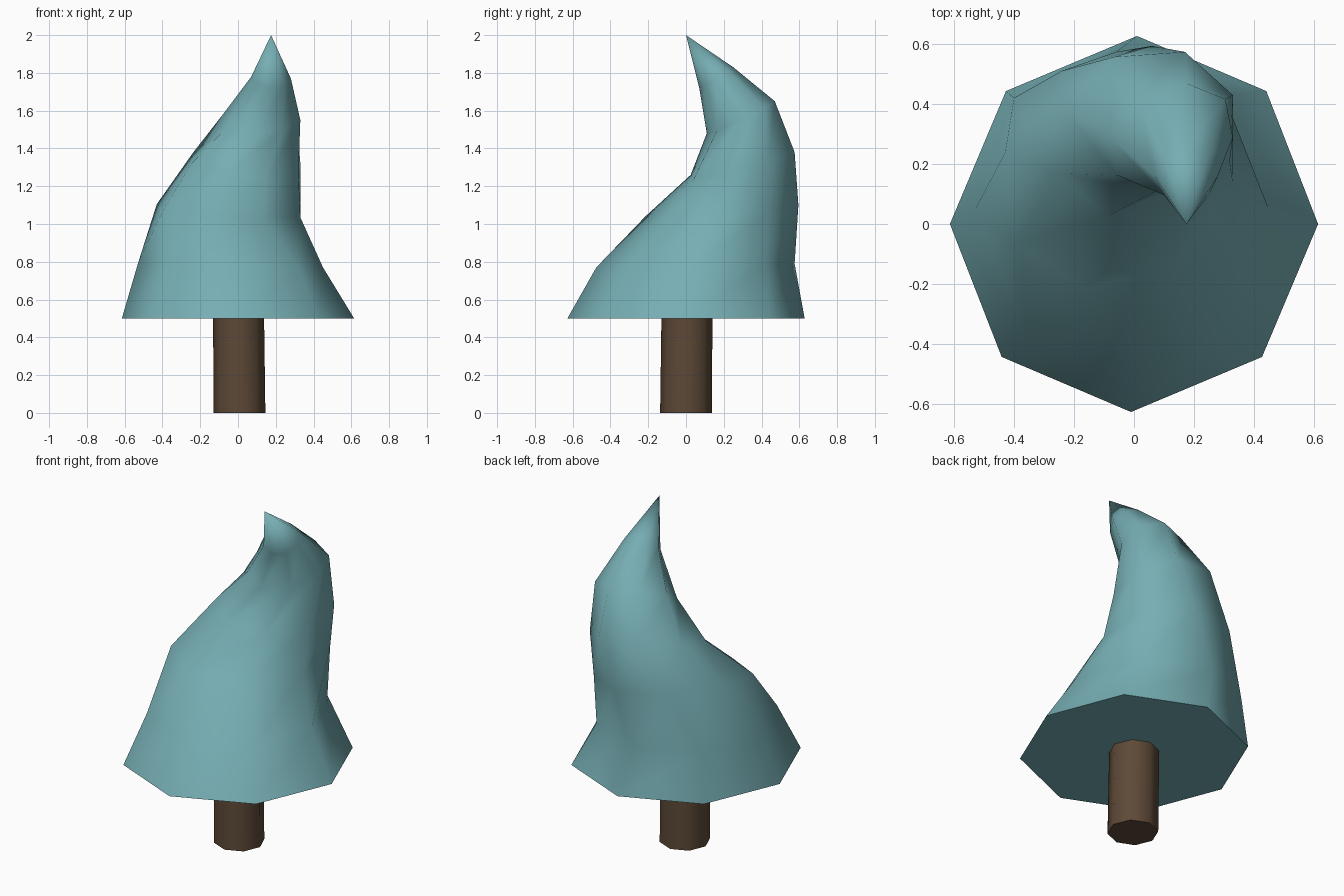
import bpy, bmesh, math
from mathutils import Vector

if "Cube" in bpy.data.objects:
    bpy.data.objects.remove(bpy.data.objects["Cube"])


def material(name, rgb):
    m = bpy.data.materials.new(name)
    m.diffuse_color = (*rgb, 1)
    m.use_nodes = True
    m.node_tree.nodes["Principled BSDF"].inputs["Base Color"].default_value = m.diffuse_color
    return m


def loft(name, rings, mat, apex=None, sides=8):
    """Skin rings given as (centre, right vector, back vector), closed at the ends."""
    bm = bmesh.new()
    loops = []
    for c, u, v in rings:
        c, u, v = Vector(c), Vector(u), Vector(v)
        loops.append([bm.verts.new(c + u * math.cos(a) + v * math.sin(a))
                      for a in (2 * math.pi * i / sides for i in range(sides))])
    for a, b in zip(loops, loops[1:]):
        for i in range(sides):
            j = (i + 1) % sides
            bm.faces.new((a[i], a[j], b[j], b[i]))
    bm.faces.new(loops[0][::-1])
    top = loops[-1]
    if apex:
        tip = bm.verts.new(apex)
        for i in range(sides):
            bm.faces.new((top[i], top[(i + 1) % sides], tip))
    else:
        bm.faces.new(top)
    bmesh.ops.recalc_face_normals(bm, faces=bm.faces)
    me = bpy.data.meshes.new(name)
    bm.to_mesh(me)
    bm.free()
    me.materials.append(mat)
    ob = bpy.data.objects.new(name, me)
    bpy.context.collection.objects.link(ob)
    bpy.ops.object.select_all(action='DESELECT')
    ob.select_set(True)
    bpy.context.view_layer.objects.active = ob
    bpy.ops.object.shade_smooth_by_angle(angle=math.radians(60))
    return ob


teal = material("teal foliage", (0.18, 0.42, 0.45))
brown = material("brown bark", (0.11, 0.066, 0.038))

# Foliage: shrinking octagons that lean back, twist and curl forward to the tip
loft("foliage", [
    ((0.00, 0.00, 0.50), (0.615, 0.00, 0.00), (0.01, 0.628, 0.00)),
    ((-0.04, 0.05, 0.78), (0.49, 0.00, -0.01), (-0.02, 0.525, 0.01)),
    ((-0.05, 0.19, 1.07), (0.38, -0.05, -0.035), (0.11, 0.405, 0.03)),
    ((0.04, 0.30, 1.32), (0.28, -0.09, -0.055), (0.13, 0.275, 0.06)),
    ((0.125, 0.29, 1.565), (0.205, 0.00, -0.015), (0.05, 0.18, 0.085)),
    ((0.175, 0.16, 1.775), (0.105, 0.00, -0.005), (0.00, 0.09, 0.055)),
], teal, apex=(0.175, 0.0, 2.0))

# Trunk: slightly leaning octagonal post
loft("trunk", [
    ((0.008, 0.00, 0.0), (0.137, 0, 0), (0, 0.137, 0)),
    ((0.003, 0.005, 0.51), (0.135, 0, 0), (0, 0.135, 0)),
], brown)
